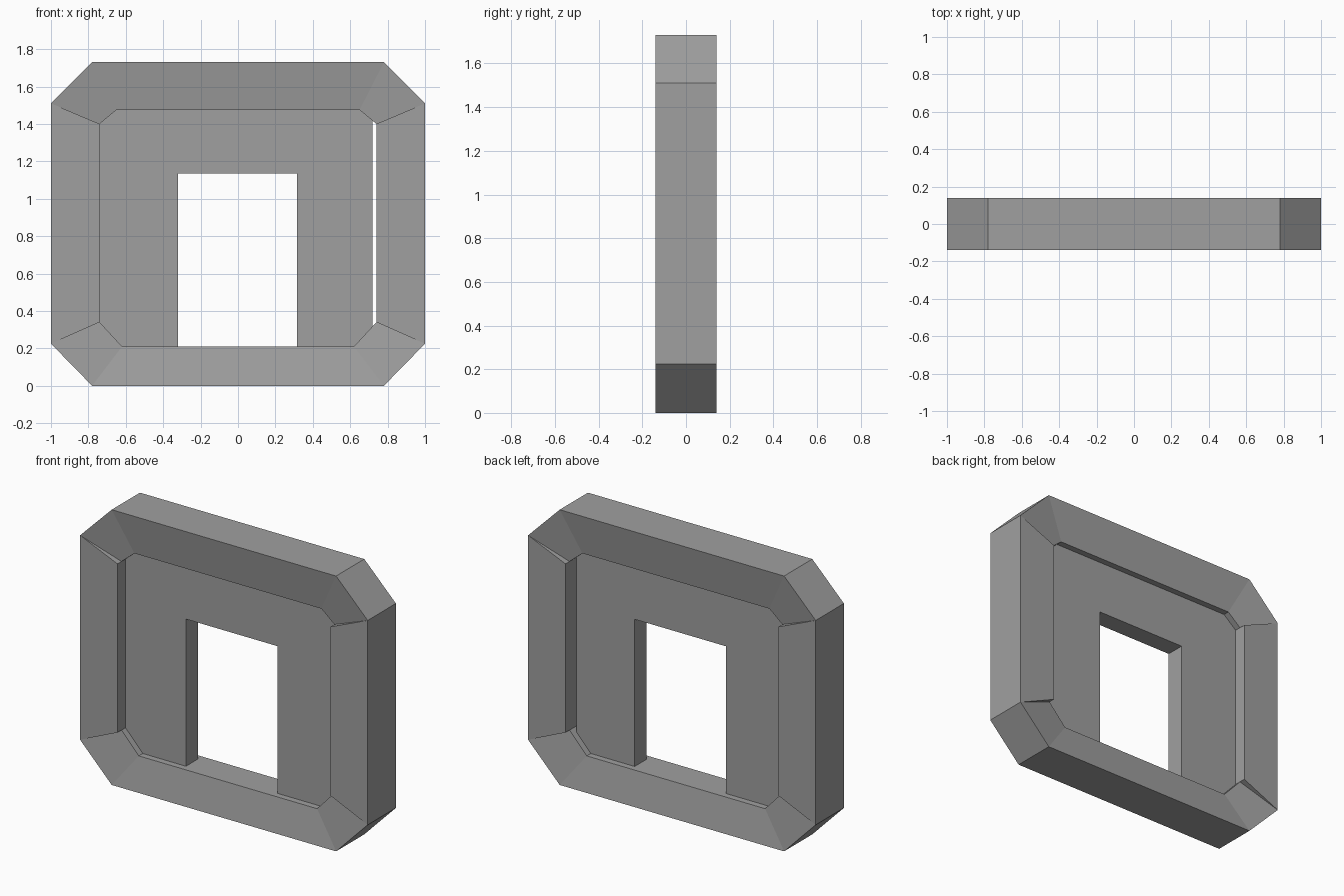
import bpy
import bmesh

cube = bpy.data.objects.get("Cube")
if cube:
    bpy.data.objects.remove(cube, do_unlink=True)

grey = bpy.data.materials.new("stone grey")
grey.use_nodes = True
colour = (0.35, 0.35, 0.35, 1)
grey.diffuse_color = colour
grey.node_tree.nodes["Principled BSDF"].inputs["Base Color"].default_value = colour


def prism(name, outline, depths):
    """Close an (x, z) outline into a solid, with a half depth in y per point."""
    bm = bmesh.new()
    front = [bm.verts.new((x, -d, z)) for (x, z), d in zip(outline, depths)]
    back = [bm.verts.new((x, d, z)) for (x, z), d in zip(outline, depths)]
    bm.faces.new(front)
    bm.faces.new(back[::-1])
    n = len(outline)
    for i in range(n):
        j = (i + 1) % n
        bm.faces.new((front[j], front[i], back[i], back[j]))
    bmesh.ops.recalc_face_normals(bm, faces=bm.faces)
    mesh = bpy.data.meshes.new(name)
    bm.to_mesh(mesh)
    bm.free()
    mesh.materials.append(grey)
    obj = bpy.data.objects.new(name, mesh)
    bpy.context.collection.objects.link(obj)
    return obj


OUTER, INNER, WALL = 0.14, 0.10, 0.06
taper = (OUTER, OUTER, INNER, INNER)
flat = (OUTER,) * 4

# Frame corner points on the +x side, outer then inner
top_out, top_in = (0.78, 1.73), (0.65, 1.475)
high_out, high_in = (1.0, 1.51), (0.74, 1.40)
low_out, low_in = (1.0, 0.225), (0.74, 0.34)
base_out, base_in = (0.78, 0.0), (0.62, 0.21)


def flip(p):
    return (-p[0], p[1])


# Top and bottom bars taper towards the opening
prism("top_bar", (flip(top_out), top_out, top_in, flip(top_in)), taper)
prism("bottom_bar", (flip(base_out), base_out, base_in, flip(base_in)), taper)

# Flat side posts and tapered corner blocks, on both sides
for side, sign in (("left", 1), ("right", -1)):
    for part, points, depths in (
        ("post", (high_out, low_out, low_in, high_in), flat),
        ("upper_corner", (top_out, high_out, high_in, top_in), taper),
        ("lower_corner", (low_out, base_out, base_in, low_in), taper),
    ):
        prism(f"{side}_{part}", [(sign * x, z) for x, z in points], depths)

# Thin wall with a doorway, stopping just short of the left post
wall = [(-0.76, 0.30), (-0.60, 0.15), (-0.32, 0.15), (-0.32, 1.135),
        (0.315, 1.135), (0.315, 0.15), (0.60, 0.15), (0.72, 0.28),
        (0.72, 1.47), (0.66, 1.52), (-0.66, 1.52), (-0.76, 1.43)]
prism("doorway_wall", wall, [WALL] * len(wall))
